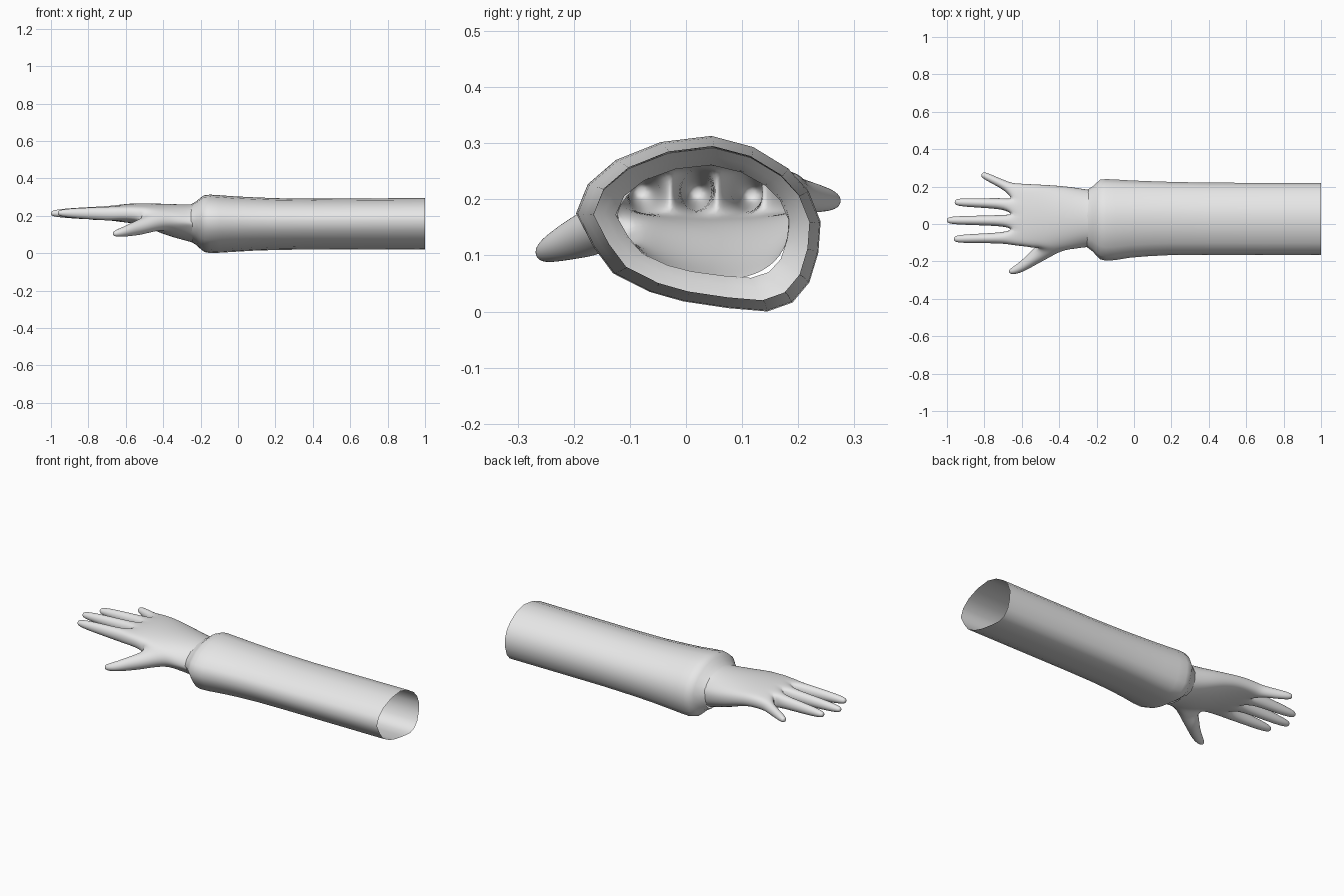
import bpy, bmesh, math
from mathutils import Vector

if "Cube" in bpy.data.objects:
    bpy.data.objects.remove(bpy.data.objects["Cube"])

grey = bpy.data.materials.new("light_grey")
grey.diffuse_color = (0.8, 0.8, 0.8, 1)
grey.use_nodes = True
grey.node_tree.nodes["Principled BSDF"].inputs["Base Color"].default_value = grey.diffuse_color


def finish(bm, name, levels=0):
    bmesh.ops.recalc_face_normals(bm, faces=bm.faces[:])
    for f in bm.faces:
        f.smooth = True
    me = bpy.data.meshes.new(name)
    bm.to_mesh(me)
    bm.free()
    me.materials.append(grey)
    ob = bpy.data.objects.new(name, me)
    bpy.context.collection.objects.link(ob)
    if levels:
        mod = ob.modifiers.new("smooth", 'SUBSURF')
        mod.levels = mod.render_levels = levels
    return ob


def bridge(bm, a, b, skip=()):
    n = len(a)
    for i in range(n):
        if i not in skip:
            bm.faces.new((a[i], a[(i + 1) % n], b[(i + 1) % n], b[i]))


# Sleeve: an open tube with a bulging cuff that tucks in at the wrist
section = [(-.196, .175), (-.175, .227), (-.125, .270), (-.045, .302), (.045, .313),
           (.120, .293), (.182, .255), (.218, .215), (.240, .160), (.236, .105),
           (.220, .052), (.190, .016), (.145, .000), (.075, .006), (-.005, .018),
           (-.065, .035), (-.130, .068), (-.165, .115)]
# x, y min, y max, z min, z max
sleeve_rings = [(1.0, -.165, .220, .020, .295), (.7, -.165, .220, .020, .293),
                (.4, -.165, .221, .020, .291), (.2, -.166, .225, .017, .294),
                (.08, -.172, .229, .013, .299), (-.02, -.180, .233, .007, .304),
                (-.10, -.193, .238, .002, .310), (-.15, -.196, .240, .000, .313),
                (-.18, -.189, .237, .006, .310), (-.20, -.170, .220, .022, .297),
                (-.222, -.146, .200, .043, .278), (-.25, -.125, .183, .060, .261)]
bm = bmesh.new()
prev = None
for x, y0, y1, z0, z1 in sleeve_rings:
    ring = [bm.verts.new((x, y0 + (y + .196) / .436 * (y1 - y0), z0 + z / .313 * (z1 - z0)))
            for y, z in section]
    if prev:
        bridge(bm, prev, ring)
    prev = ring
finish(bm, "sleeve")

# Palm: rings of nine top points, nine bottom points and one on each side
bm = bmesh.new()
# x, y min, y max, z min, z max, roundness, tilt of the underside
palm_rings = [(-.243, -.126, .186, .058, .262, .88, .020),
              (-.27, -.128, .190, .066, .261, .88, .018),
              (-.32, -.136, .198, .078, .262, .85, .012),
              (-.38, -.142, .206, .095, .264, .80, .005),
              (-.45, -.146, .211, .122, .266, .75, 0),
              (-.51, -.136, .214, .146, .267, .70, 0),
              (-.57, -.124, .217, .162, .266, .62, 0),
              (-.63, -.118, .220, .166, .260, .55, 0)]
rings = []
for k, (x, y0, y1, z0, z1, rnd, tilt) in enumerate(palm_rings):
    yc, hw, zc, hh = (y0 + y1) / 2, (y1 - y0) / 2, (z0 + z1) / 2, (z1 - z0) / 2
    top, bottom = [], []
    for j in range(9):
        u = (j - 4) / 4
        f = hh * math.sqrt(1 - rnd * u * u)
        web = -.012 if k == 7 and j % 2 == 0 else 0
        y = yc + .94 * u * hw
        top.append(bm.verts.new((x + web, y, zc + f)))
        bottom.append(bm.verts.new((x + web, y, zc - f - tilt * u)))
    left = bm.verts.new((x, yc - hw, zc))
    right = bm.verts.new((x, yc + hw, zc))
    rings.append(top + [right] + bottom[::-1] + [left])
# the thumb opening is left free between rings 3 and 5
for k in range(7):
    bridge(bm, rings[k], rings[k + 1], (17, 18, 19) if k in (3, 4) else ())


def digit(base, angles, stations):
    """Loft from a base loop through stations (centre, width radius, height radius)."""
    d = (Vector(stations[-1][0]) - Vector(stations[0][0])).normalized()
    side = Vector((d.y, -d.x, 0)).normalized()
    if base[0] is rings[3][0]:
        side = -side
    prev = base
    for c, rw, rh in stations:
        ring = []
        for a in angles:
            a = math.radians(a)
            p = Vector(c) + side * math.cos(a) * rw + Vector((0, 0, math.sin(a) * rh))
            ring.append(bm.verts.new(p))
        bridge(bm, prev, ring)
        prev = ring
    bm.faces.new(prev)


# Fingers: start centre, tip centre, thickness
fingers = [((-.69, -.074, .211), (-.964, -.080, .215), 1.0),
           ((-.69, .018, .215), (-1.002, .020, .213), 1.0),
           ((-.69, .108, .214), (-.960, .117, .210), 1.0),
           ((-.675, .199, .207), (-.815, .267, .197), .85)]
last = rings[7]
webs = [last[19]]
for j in (2, 4, 6):
    t = last[j].co
    webs.append(bm.verts.new((t.x - .006, t.y, (t.z + last[18 - j].co.z) / 2)))
webs.append(last[9])
for i, (start, tip, size) in enumerate(fingers):
    j = 2 * i
    base = [last[j], last[j + 1], last[j + 2], webs[i + 1],
            last[16 - j], last[17 - j], last[18 - j], webs[i]]
    s, e = Vector(start), Vector(tip)
    stations = [(s.lerp(e, t), rw * size, rh * size) for t, rw, rh in
                ((0, .034, .041), (.35, .029, .035), (.7, .026, .029),
                 (.92, .022, .021), (1, .012, .012))]
    digit(base, [135 - 45 * n for n in range(8)], stations)

# Thumb: grows from the opening on the front edge of the palm
a, b, c = rings[3], rings[4], rings[5]
base = [a[0], a[19], a[18], a[17], b[17], c[17], c[18], c[19], c[0], b[0]]
digit(base, [60, 20, -20, -60, -90, -120, -160, 160, 120, 90],
      [((-.495, -.150, .148), .050, .048), ((-.55, -.193, .133), .036, .040),
       ((-.605, -.233, .116), .029, .029), ((-.648, -.253, .107), .021, .020),
       ((-.668, -.259, .104), .011, .011)])
finish(bm, "hand", 2)
